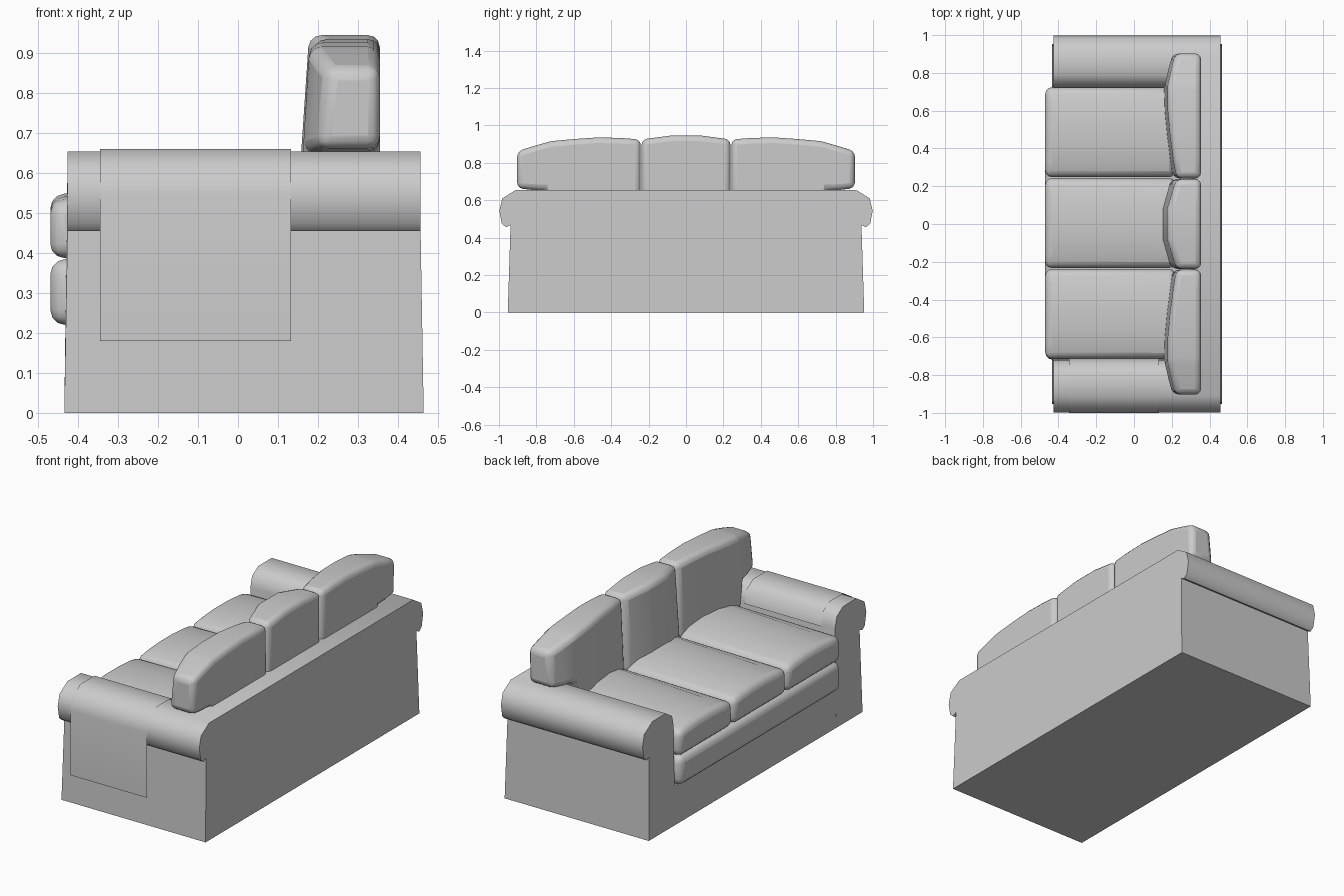
import bpy, bmesh

if "Cube" in bpy.data.objects:
    bpy.data.objects.remove(bpy.data.objects["Cube"])

fabric = bpy.data.materials.new("light_grey_fabric")
fabric.use_nodes = True
grey = (0.6, 0.6, 0.6, 1)
fabric.diffuse_color = grey
fabric.node_tree.nodes["Principled BSDF"].inputs["Base Color"].default_value = grey


def loft(name, rings, bevel=0, closed=True):
    """Skin matching rings of points; closed rings get end caps."""
    bm = bmesh.new()
    rows = [[bm.verts.new(p) for p in ring] for ring in rings]
    n = len(rows[0])
    for a, b in zip(rows, rows[1:]):
        for i in range(n if closed else n - 1):
            j = (i + 1) % n
            bm.faces.new((a[i], a[j], b[j], b[i]))
    if closed:
        bm.faces.new(rows[0])
        bm.faces.new(rows[-1])
    bmesh.ops.recalc_face_normals(bm, faces=bm.faces)
    mesh = bpy.data.meshes.new(name)
    bm.to_mesh(mesh)
    bm.free()
    mesh.materials.append(fabric)
    ob = bpy.data.objects.new(name, mesh)
    bpy.context.collection.objects.link(ob)
    if bevel:
        mod = ob.modifiers.new("soft_edges", "BEVEL")
        mod.width, mod.segments, mod.limit_method = bevel, 3, "ANGLE"
        mod.angle_limit = 0.8
    bpy.ops.object.select_all(action="DESELECT")
    bpy.context.view_layer.objects.active = ob
    ob.select_set(True)
    bpy.ops.object.shade_smooth_by_angle(angle=1.0)


# Front and back planes of the frame, flaring towards the floor
def front_x(z):
    return -0.435 + 0.008 * min(z / 0.455, 1)


def back_x(z):
    return 0.465 - 0.008 * min(z / 0.455, 1)


# Rolled arms, meeting a full-width backrest with the same outer roll
joint = 0.33
roll = [(0.953, 0), (0.938, 0.468), (0.962, 0.456), (0.985, 0.475),
        (0.998, 0.545), (0.982, 0.61), (0.91, 0.655)]
inner = [(0.79, 0.655), (0.735, 0.62), (0.72, 0.56), (0.72, 0)]
for side, label in ((1, "left"), (-1, "right")):
    loft(label + "_arm", [[(front_x(z), side * y, z) for y, z in roll + inner],
                          [(joint, side * y, z) for y, z in roll + inner]])

outline = roll + [(-y, z) for y, z in reversed(roll)]
loft("backrest", [[(joint, y, z) for y, z in outline],
                  [(back_x(z), y, z) for y, z in outline]])

# Seat platform between the arms
platform = [(front_x(0), 0), (joint, 0), (joint, 0.22), (front_x(0.22), 0.22)]
loft("seat_platform", [[(x, y, z) for x, z in platform] for y in (-0.72, 0.72)])


# Cushions: sections along y of (y, bottom, rear top, front top, front x)
def cushion(name, sections, rear, bevel, lean=0):
    loft(name, [[(x, y, lo), (rear, y, lo), (rear, y, hi), (x + lean, y, front)]
                for y, lo, hi, front, x in sections], bevel)


cushion("lower_seat_cushion",
        [(y, 0.22, 0.385, 0.385, -0.47) for y in (-0.718, 0.718)], 0.32, 0.038)

# Seat cushions, more domed at the rear
dome = [(0.238, 0.53, 0.53), (0.16, 0.565, 0.54), (0.06, 0.582, 0.547)]
dome = [(-y, hi, front) for y, hi, front in dome] + dome[::-1]
for label, centre in (("right", -0.476), ("middle", 0.005), ("left", 0.486)):
    cushion(label + "_seat_cushion",
            [(centre + y, 0.388, hi, front, -0.47) for y, hi, front in dome], 0.22, 0.035)

# Back cushions, the outer ones overhanging the arms
middle = [(0.238, 0.925, 0.195), (0.08, 0.946, 0.148)]
middle = [(-y, hi, x) for y, hi, x in middle] + middle[::-1]
cushion("middle_back_cushion", [(y, 0.5, hi, hi, x) for y, hi, x in middle], 0.355, 0.03, 0.03)

outer = [(0.242, 0.5, 0.925, 0.205), (0.35, 0.5, 0.933, 0.188), (0.47, 0.5, 0.936, 0.172),
         (0.6, 0.5, 0.927, 0.16), (0.71, 0.5, 0.917, 0.158), (0.74, 0.652, 0.911, 0.162),
         (0.82, 0.655, 0.888, 0.18), (0.903, 0.665, 0.862, 0.202)]
for side, label in ((1, "left"), (-1, "right")):
    cushion(label + "_back_cushion",
            [(side * y, lo, hi, hi, x) for y, lo, hi, x in outer], 0.355, 0.03, 0.02)

# Throw draped over the right arm
drape = [(0.713, 0.55), (0.73, 0.625), (0.788, 0.661), (0.912, 0.661),
         (0.987, 0.613), (1.0, 0.545), (1.0, 0.18)]
loft("arm_throw", [[(x, -y, z) for y, z in drape] for x in (-0.345, 0.133)], closed=False)
